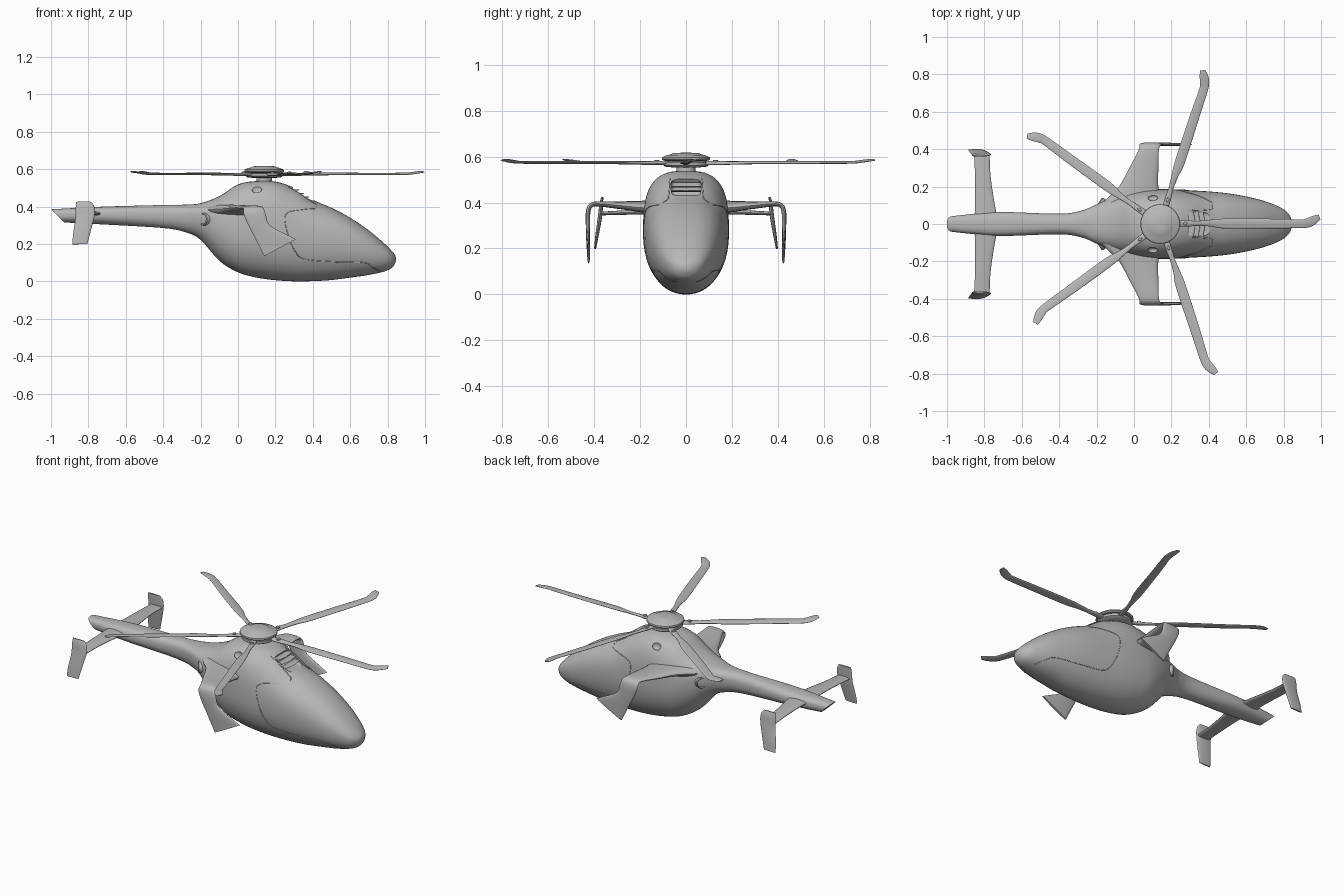
import bpy, bmesh, math
from mathutils import Vector, Matrix
from mathutils.bvhtree import BVHTree

cube = bpy.data.objects.get("Cube")
if cube:
    bpy.data.objects.remove(cube, do_unlink=True)

grey = bpy.data.materials.new("plain grey")
grey.use_nodes = True
grey.diffuse_color = (0.48, 0.48, 0.48, 1)
grey.node_tree.nodes["Principled BSDF"].inputs["Base Color"].default_value = grey.diffuse_color


def smooth_path(rows, steps):
    """Catmull-Rom interpolation of rows of numbers."""
    out = []
    for i in range(len(rows) - 1):
        a, b = rows[max(i - 1, 0)], rows[i]
        c, d = rows[i + 1], rows[min(i + 2, len(rows) - 1)]
        for k in range(steps):
            t = k / steps
            out.append([q + t / 2 * (r - p + t * (2*p - 5*q + 4*r - s + t * (3*q - p - 3*r + s)))
                        for p, q, r, s in zip(a, b, c, d)])
    return out + [list(rows[-1])]


def finish(obj, angle=40):
    obj.data.materials.append(grey)
    bpy.ops.object.select_all(action="DESELECT")
    obj.select_set(True)
    bpy.context.view_layer.objects.active = obj
    bpy.ops.object.shade_smooth_by_angle(angle=math.radians(angle))
    return obj


def skin(name, rings, closed_ends=True, angle=40):
    """Join equal rings of points into a capped tube."""
    bm = bmesh.new()
    loops = [[bm.verts.new(p) for p in ring] for ring in rings]
    n = len(loops[0])
    for a, b in zip(loops, loops[1:]):
        for i in range(n):
            j = (i + 1) % n
            bm.faces.new((a[i], a[j], b[j], b[i]))
    if closed_ends:
        bm.faces.new(loops[0])
        bm.faces.new(loops[-1])
    bmesh.ops.recalc_face_normals(bm, faces=bm.faces)
    mesh = bpy.data.meshes.new(name)
    bm.to_mesh(mesh)
    bm.free()
    obj = bpy.data.objects.new(name, mesh)
    bpy.context.collection.objects.link(obj)
    return finish(obj, angle)


def foil(name, stations, side=1, steps=5, place=Matrix()):
    """Loft a lens section along chords: trailing xyz, leading xyz, thickness."""
    rows = smooth_path(stations, steps)
    mids = [(Vector(r[:3]) + Vector(r[3:6])) / 2 for r in rows]
    rings = []
    for i, r in enumerate(rows):
        half = (Vector(r[3:6]) - Vector(r[:3])) / 2
        along = mids[min(i + 1, len(mids) - 1)] - mids[max(i - 1, 0)]
        normal = half.cross(along).normalized() * r[6] / 2
        ring = []
        for k in range(20):
            c, s = math.cos(k * math.tau / 20), math.sin(k * math.tau / 20)
            p = mids[i] + half * c + normal * math.copysign(abs(s) ** 0.8, s)
            ring.append(place @ Vector((p.x, p.y * side, p.z)))
        rings.append(ring)
    return skin(name, rings)


def lathe(name, profile, centre, axis=(0, 0, 1), sides=40):
    turn = Vector((0, 0, 1)).rotation_difference(Vector(axis)).to_matrix()
    angles = [k * math.tau / sides for k in range(sides)]
    return skin(name, [[Vector(centre) + turn @ Vector((r * math.cos(a), r * math.sin(a), h))
                        for a in angles] for r, h in profile], angle=35)


# Fuselage: x, bottom, top, half width, widest height, roundness of the top
stations = [
    (-1, .315, .385, .042, .35, 2.6), (-.85, .31, .393, .055, .355, 2.6),
    (-.7, .303, .4, .064, .355, 2.6), (-.4, .285, .408, .055, .355, 2.5),
    (-.28, .262, .41, .072, .36, 2.5), (-.2, .222, .418, .105, .355, 2.5),
    (-.1, .11, .455, .15, .32, 2.4), (0, .048, .518, .177, .28, 2.6),
    (.1, .02, .536, .186, .27, 3), (.2, .006, .533, .186, .26, 2.8),
    (.3, 0, .5, .18, .25, 2.4), (.4, .001, .436, .174, .24, 2.3),
    (.5, .007, .393, .164, .22, 2.3), (.6, .02, .34, .147, .195, 2.3),
    (.7, .034, .272, .122, .165, 2.3), (.78, .052, .205, .09, .14, 2.2),
    (.82, .07, .165, .062, .128, 2), (.84, .095, .14, .03, .12, 2),
    (.845, .115, .123, .004, .12, 2)]
rings = []
for x, bottom, top, w, mid, power in smooth_path(stations, 5):
    slant = max(0, -.85 - x) * .47
    ring = []
    for k in range(64):
        c, s = math.cos(k * math.tau / 64), math.sin(k * math.tau / 64)
        e = 2 / (power if s > 0 else 2.15)
        z = mid + (top - mid if s > 0 else mid - bottom) * math.copysign(abs(s) ** e, s)
        ring.append((x + slant * (top - z) / (top - bottom),
                     w * math.copysign(abs(c) ** e, c), z))
    rings.append(ring)
fuselage = skin("fuselage", rings)
bm = bmesh.new()
bm.from_mesh(fuselage.data)
surface = BVHTree.FromBMesh(bm)
bm.free()


# Intake openings cut into the engine cowling
def cut(name, shape, location, size):
    if shape == "box":
        bpy.ops.mesh.primitive_cube_add(size=1, location=location)
    else:
        bpy.ops.mesh.primitive_uv_sphere_add(segments=24, ring_count=12, radius=1, location=location)
    tool = bpy.context.object
    tool.name, tool.scale = name, size
    tool.hide_render = True
    if shape == "box":
        bevel = tool.modifiers.new("round", "BEVEL")
        bevel.width, bevel.segments = .02, 4
        bpy.ops.object.transform_apply(location=False, rotation=False, scale=True)
    tool.hide_set(True)
    mod = fuselage.modifiers.new(name, "BOOLEAN")
    mod.operation, mod.object, mod.solver = "DIFFERENCE", tool, "EXACT"


cut("front_intake_cutter", "box", (.36, 0, .469), (.15, .13, .076))
for side, label in ((-1, "near"), (1, "far")):
    cut(label + "_scoop_cutter", "ball", (.1, side * .142, .495), (.028, .018, .026))

# Slats across the front intake
for i in range(3):
    z = .45 + i * .019
    x = .375 - i * .026
    foil("intake_slat", [(x - .04, -.065, z, x - .005, -.065, z, .007),
                         (x - .04, 0, z, x + .005, 0, z, .007),
                         (x - .04, .065, z, x - .005, .065, z, .007)])


# Canopy seams pressed onto the hull
def seam(name, points, origin, aim):
    curve = bpy.data.curves.new(name, "CURVE")
    curve.dimensions = "3D"
    curve.bevel_depth, curve.bevel_resolution = .0022, 1
    hits = [surface.ray_cast(Vector(origin(*p)), Vector(aim))[0] for p in smooth_path(points, 8)]
    hits = [h for h in hits if h]
    spline = curve.splines.new("POLY")
    spline.points.add(len(hits) - 1)
    for point, h in zip(spline.points, hits):
        point.co = (*h, 1)
    obj = bpy.data.objects.new(name, curve)
    curve.materials.append(grey)
    bpy.context.collection.objects.link(obj)


side_line = [(.42, .39), (.35, .385), (.27, .37), (.25, .33), (.27, .24), (.3, .17), (.35, .12),
             (.5, .105), (.67, .1), (.72, .075), (.76, .055)]
roof_line = [(.42, .1), (.415, .08), (.37, .074), (.27, .07)]

wing = [(-.2, .07, .385, .16, .07, .37, .07), (-.14, .14, .385, .14, .14, .375, .06),
        (-.08, .2, .388, .13, .2, .378, .048), (-.025, .3, .39, .13, .3, .388, .032),
        (.02, .385, .393, .132, .385, .395, .022), (.03, .415, .385, .138, .415, .388, .02),
        (.03, .426, .36, .148, .426, .36, .02), (.055, .427, .3, .17, .427, .3, .019),
        (.094, .426, .225, .26, .426, .25, .017), (.14, .424, .135, .31, .424, .225, .013)]
stabilizer = [(-.86, .02, .36, -.72, .02, .36, .03), (-.85, .08, .362, -.74, .08, .362, .024),
              (-.85, .25, .357, -.766, .25, .357, .02), (-.855, .372, .352, -.772, .372, .352, .016)]
fin = [(-.865, .364, .425, -.785, .364, .425, .008), (-.868, .369, .39, -.768, .369, .4, .016),
       (-.87, .374, .33, -.766, .374, .355, .018), (-.882, .388, .25, -.787, .386, .27, .015),
       (-.885, .396, .198, -.806, .396, .2, .009)]

# Paired parts on both flanks
for side, label in ((-1, "near"), (1, "far")):
    foil(label + "_wing", wing, side)
    foil(label + "_stabilizer", stabilizer, side)
    foil(label + "_tail_fin", fin, side)
    seam(label + "_canopy_seam", side_line, lambda x, z: (x, side, z), (0, -side, 0))
    seam(label + "_roof_seam", roof_line, lambda x, y: (x, side * y, 1), (0, 0, -1))
    lathe(label + "_exhaust", [(.034, -.08), (.034, 0), (.03, .005), (.025, 0), (.023, -.05)],
          (-.185, side * .112, .332), (-.8, side * .55, 0), 24)

# Rotor mast and domed hub
lathe("rotor_mast", [(.045, .5), (.04, .565)], (.14, 0, 0))
lathe("lower_hub", [(.05, .552), (.09, .556), (.098, .562), (.098, .576), (.06, .582)], (.14, 0, 0))
lathe("hub_cap", [(.06, .578), (.1, .583), (.106, .589), (.104, .597), (.085, .606), (.065, .61),
                  (.058, .615), (.02, .617)], (.14, 0, 0))

# Five blades with swept, raised tips: radius, centre line, width, height, thickness
outline = [(.06, 0, .034, .572, .016), (.15, 0, .032, .572, .016), (.2, 0, .026, .572, .014),
           (.27, 0, .036, .573, .013), (.35, -.004, .053, .574, .012), (.6, -.008, .051, .574, .011),
           (.75, -.012, .046, .575, .01), (.79, -.007, .046, .578, .01),
           (.825, .008, .042, .583, .009), (.852, .023, .026, .586, .006)]
blade = [(r + w * .2 * (r > .77), c - w / 2, z - .003, r - w * .2 * (r > .77), c + w / 2, z + .003, t)
         for r, c, w, z, t in outline]
for i in range(5):
    turn = Matrix.Translation((.14, 0, 0)) @ Matrix.Rotation(math.radians(72 * i + 1), 4, "Z")
    foil("rotor_blade", blade, steps=4, place=turn)
    lathe("blade_bolt", [(.012, .565), (.012, .583), (.008, .586)], turn @ Vector((.135, 0, 0)), sides=12)
